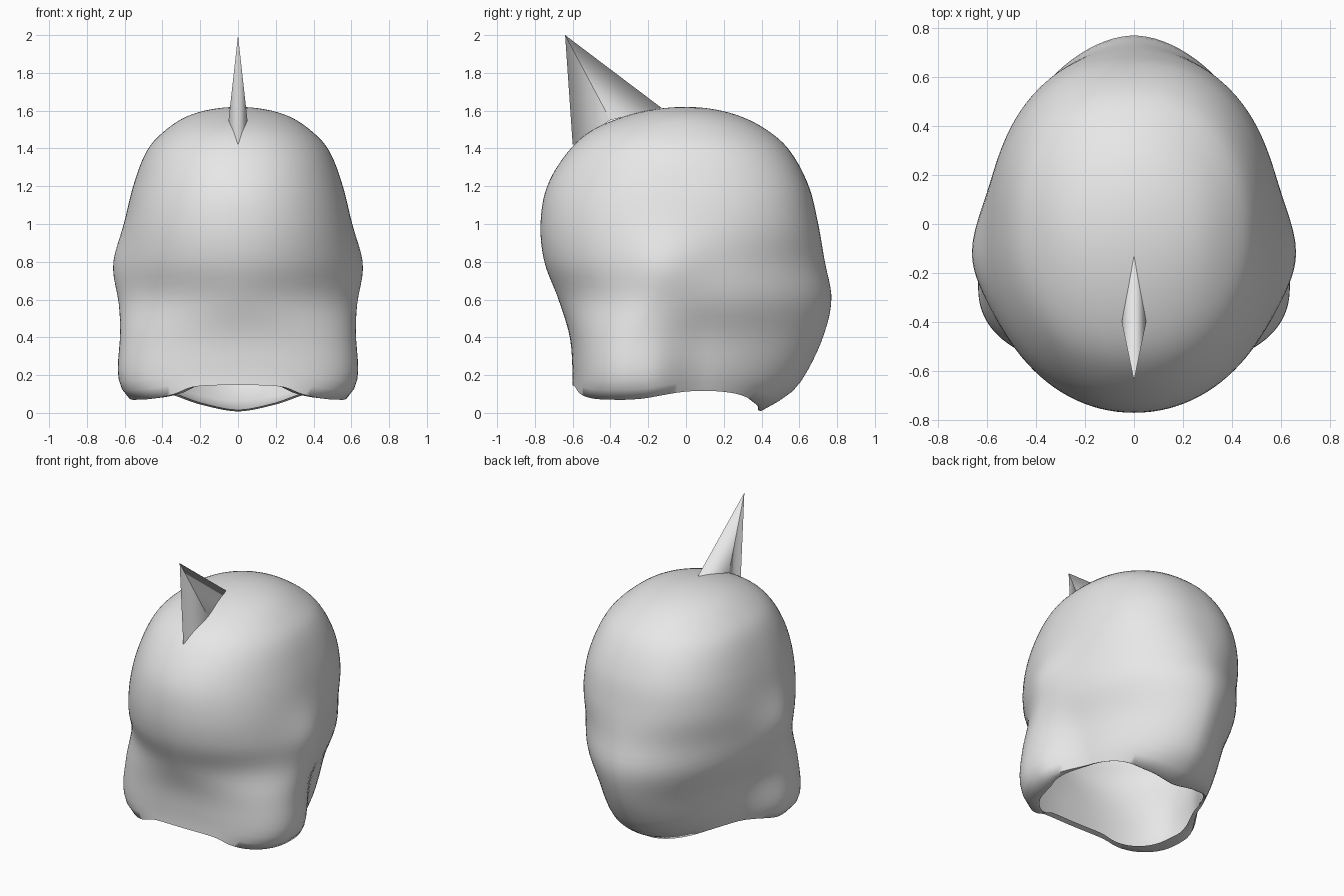
import bpy, math
from math import pi, sin, cos, asin, exp

if "Cube" in bpy.data.objects:
    bpy.data.objects.remove(bpy.data.objects["Cube"])

TOP = 1.62
# Cross-sections: z, front y, back y, half width, y of widest point,
# front and back roundness, narrowing behind the cheeks
SECTIONS = [
    (0.00, -0.50, 0.38, 0.48, -0.23, 2.4, 1.9, 0.86),
    (0.05, -0.57, 0.47, 0.54, -0.23, 2.4, 1.85, 0.85),
    (0.10, -0.60, 0.55, 0.60, -0.24, 2.4, 1.8, 0.84),
    (0.20, -0.60, 0.63, 0.635, -0.25, 2.4, 1.8, 0.84),
    (0.40, -0.615, 0.725, 0.625, -0.24, 2.2, 1.8, 0.90),
    (0.60, -0.675, 0.77, 0.622, -0.16, 1.85, 1.85, 0.99),
    (0.80, -0.75, 0.735, 0.62, -0.11, 1.98, 1.95, 1.0),
    (1.00, -0.77, 0.70, 0.598, -0.08, 2.05, 2.25, 1.0),
    (1.20, -0.735, 0.65, 0.555, -0.06, 2.05, 2.35, 1.0),
    (1.40, -0.61, 0.54, 0.475, -0.04, 2.1, 2.25, 1.0),
    (1.50, -0.49, 0.425, 0.38, -0.03, 2.1, 2.1, 1.0),
    (1.58, -0.29, 0.26, 0.245, -0.02, 2.0, 2.0, 1.0),
    (TOP, 0.0, 0.0, 0.0, 0.0, 2.0, 2.0, 1.0),
]
# Rim height by angle from the front (degrees)
RIM = [(-18, 0.14), (0, 0.147), (18, 0.138), (30, 0.1), (45, 0.078), (65, 0.07),
       (90, 0.075), (112, 0.115), (130, 0.105), (152, 0.045), (180, 0.008), (208, 0.045)]


def spline(keys, x):
    """Smooth interpolation of rows keyed by their first value."""
    n = len(keys)
    i = 0
    while i < n - 2 and x > keys[i + 1][0]:
        i += 1
    a, b = keys[i], keys[i + 1]
    p, q = keys[max(i - 1, 0)], keys[min(i + 2, n - 1)]
    h = b[0] - a[0]
    u = min(max((x - a[0]) / h, 0), 1)
    out = []
    for k in range(1, len(a)):
        ma = (b[k] - p[k]) / (b[0] - p[0]) * h
        mb = (q[k] - a[k]) / (q[0] - a[0]) * h
        out.append((2*u**3 - 3*u*u + 1) * a[k] + (u**3 - 2*u*u + u) * ma
                   + (3*u*u - 2*u**3) * b[k] + (u**3 - u*u) * mb)
    return out


def smooth(lo, hi, v):
    u = min(max((v - lo) / (hi - lo), 0), 1)
    return u * u * (3 - 2 * u)


KEYS = [(asin(min(s[0] / TOP, 1)),) + s[1:] for s in SECTIONS]


def shell_point(ang, t):
    """Point on the hood at an angle from the front and a latitude t."""
    yf, yb, w, cy, nf, nb, narrow = spline(KEYS, t)
    s, c = sin(ang), cos(ang)
    n = nf if c > 0 else nb
    x = math.copysign(max(w, 0) * abs(s) ** (2 / n), s)
    y = cy + (yf - cy if c > 0 else yb - cy) * abs(c) ** (2 / n)
    z = TOP * sin(t)
    # cheeks stand out, the shell behind them is narrower
    x *= 1 + (narrow - 1) * smooth(-0.20, 0.10, y)
    # side swelling at ear height
    x *= 1 + 0.065 * exp(-((z - 0.78) / 0.17) ** 2 - ((y + 0.12) / 0.2) ** 2)
    return (x, y, z)


def make(name, verts, faces, mat):
    me = bpy.data.meshes.new(name)
    me.from_pydata(verts, [], faces)
    me.materials.append(mat)
    ob = bpy.data.objects.new(name, me)
    bpy.context.collection.objects.link(ob)
    return ob


grey = bpy.data.materials.new("light grey")
grey.diffuse_color = (0.8, 0.8, 0.8, 1)
grey.use_nodes = True
grey.node_tree.nodes["Principled BSDF"].inputs["Base Color"].default_value = grey.diffuse_color

# Hood: rings from the inner lip, over the rim, up to the crown
N, ROWS = 112, 48
verts, faces = [], []
for r in range(-1, ROWS):
    for i in range(N):
        ang = 2 * pi * i / N
        deg = math.degrees(min(ang, 2 * pi - ang))
        t0 = asin(spline(RIM, deg)[0] / TOP)
        x, y, z = shell_point(ang, t0 + (pi / 2 - t0) * max(r, 0) / ROWS)
        if r < 0:
            # lip is wide under the cheeks and thin at the back
            k = 1 - smooth(85, 125, deg)
            x *= 0.97 - 0.11 * k
            y = -0.08 + (y + 0.08) * (0.97 - 0.04 * k)
            z += 0.008
        verts.append((x, y, z))
for r in range(ROWS):
    for i in range(N):
        j = (i + 1) % N
        faces.append((r*N + i, r*N + j, (r+1)*N + j, (r+1)*N + i))
crown = len(verts)
verts.append((0, 0, TOP))
faces += [(ROWS*N + i, ROWS*N + (i + 1) % N, crown) for i in range(N)]
hood = make("hood", verts, faces, grey)
bpy.context.view_layer.objects.active = hood
hood.select_set(True)
bpy.ops.object.shade_smooth_by_angle(angle=math.radians(75))

# Horn: thin four-sided spike with its base following the hood
base = [(0, -0.60, 1.42), (0.05, -0.40, 1.55), (0, -0.13, 1.615), (-0.05, -0.40, 1.55)]
horn = make("horn", base + [(0, -0.64, 2.0)],
            [(i, (i + 1) % 4, 4) for i in range(4)], grey)
# front and back edges shade softly, side edges stay crisp
horn.data.shade_smooth()
for e in horn.data.edges:
    e.use_edge_sharp = set(e.vertices) in ({1, 4}, {3, 4})
